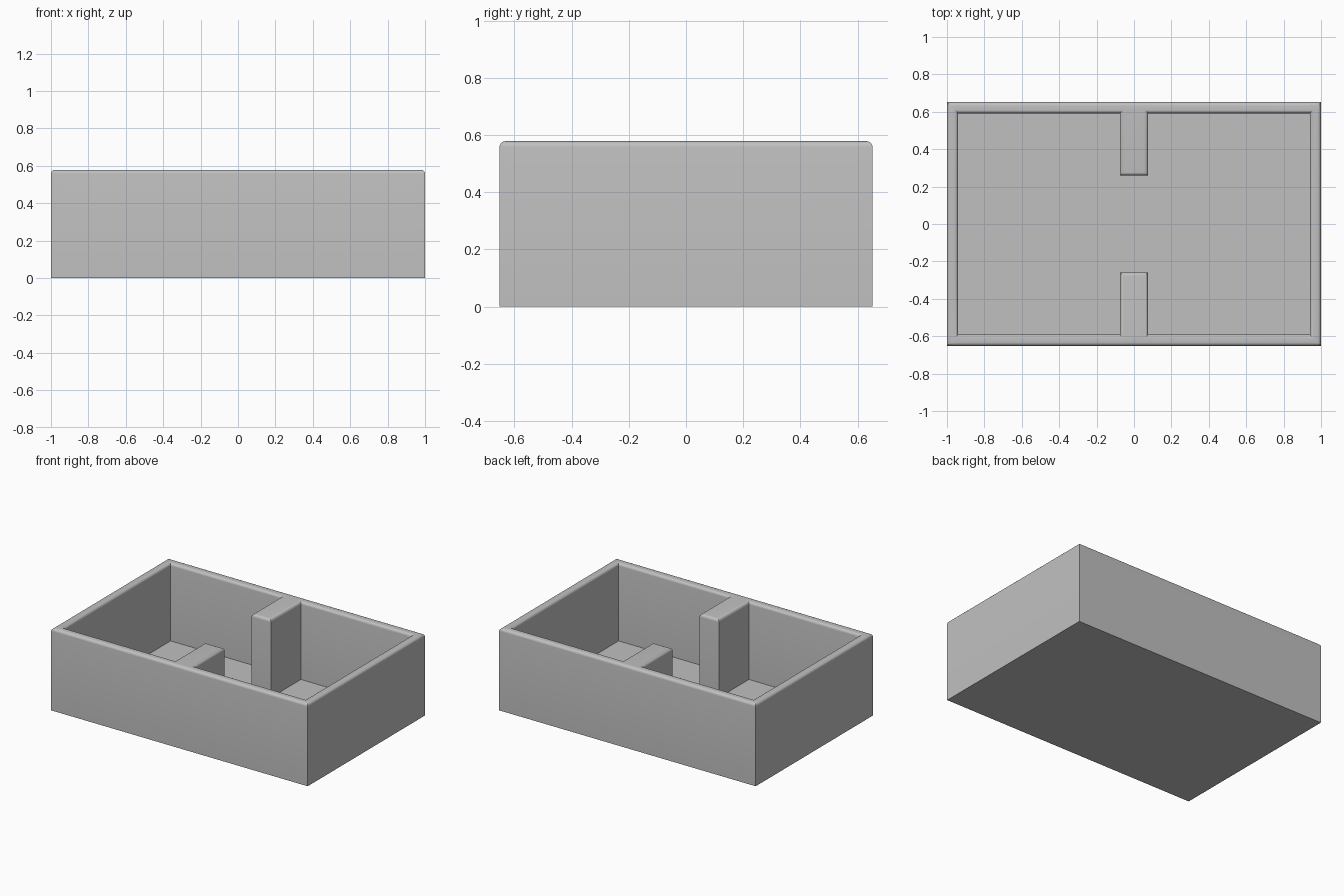
import bpy
import bmesh
import math

cube = bpy.data.objects.get("Cube")
if cube:
    bpy.data.objects.remove(cube, do_unlink=True)

FLOOR, TOP, ROUND = 0.03, 0.578, 0.02
XS = [-1, -0.94, -0.076, 0.076, 0.94, 1]
YS = [-0.652, -0.592, -0.258, 0.258, 0.592, 0.652]

grey = bpy.data.materials.new("plain grey")
grey.use_nodes = True
colour = (0.53, 0.53, 0.53, 1)
grey.diffuse_color = colour
grey.node_tree.nodes["Principled BSDF"].inputs["Base Color"].default_value = colour


def finish(bm, name):
    bmesh.ops.recalc_face_normals(bm, faces=bm.faces[:])
    mesh = bpy.data.meshes.new(name)
    bm.to_mesh(mesh)
    bm.free()
    mesh.materials.append(grey)
    obj = bpy.data.objects.new(name, mesh)
    bpy.context.collection.objects.link(obj)
    return obj


def raise_faces(bm, faces, z):
    """Extrude a flat region straight up to height z."""
    result = bmesh.ops.extrude_face_region(bm, geom=faces)
    for v in result["geom"]:
        if isinstance(v, bmesh.types.BMVert):
            v.co.z = z
    bmesh.ops.delete(bm, geom=[f for f in faces if f.is_valid], context="FACES_ONLY")
    return [f for f in result["geom"] if isinstance(f, bmesh.types.BMFace)]


# Tray: floor plan cells, with the rim and two partitions raised as one wall
bm = bmesh.new()
grid = [[bm.verts.new((x, y, 0)) for y in YS] for x in XS]
cells = []
for i in range(len(XS) - 1):
    for j in range(len(YS) - 1):
        cells.append(bm.faces.new((grid[i][j], grid[i + 1][j],
                                   grid[i + 1][j + 1], grid[i][j + 1])))
# Underside is a single rectangle-shaped sheet of the same cells
copy = bmesh.ops.duplicate(bm, geom=cells)
upper = [f for f in copy["geom"] if isinstance(f, bmesh.types.BMFace)]
upper = raise_faces(bm, upper, FLOOR)
bmesh.ops.remove_doubles(bm, verts=bm.verts[:], dist=0.0001)


def is_wall(face):
    c = face.calc_center_median()
    rim = abs(c.x) > 0.94 or abs(c.y) > 0.592
    partition = abs(c.x) < 0.076 and abs(c.y) > 0.258
    return rim or partition


walls = [f for f in bm.faces
         if all(abs(v.co.z - FLOOR) < 0.001 for v in f.verts) and is_wall(f)]
raise_faces(bm, walls, TOP)
bmesh.ops.recalc_face_normals(bm, faces=bm.faces[:])

# Rounded upper edges
top_edges = [e for e in bm.edges
             if all(abs(v.co.z - TOP) < 0.001 for v in e.verts)
             and len(e.link_faces) == 2 and e.calc_face_angle() > 1]
bmesh.ops.bevel(bm, geom=top_edges, offset=ROUND, segments=5, profile=0.5,
                affect="EDGES", clamp_overlap=True)
tray = finish(bm, "walled_tray")
bpy.ops.object.select_all(action="DESELECT")
tray.select_set(True)
bpy.context.view_layer.objects.active = tray
bpy.ops.object.shade_smooth_by_angle(angle=math.radians(35))

# Thin plate in the gap between the partitions
bm = bmesh.new()
bmesh.ops.create_cube(bm, size=1)
bmesh.ops.scale(bm, vec=(0.3, 0.488, 0.008), verts=bm.verts[:])
bmesh.ops.translate(bm, vec=(0.008, 0.002, FLOOR), verts=bm.verts[:])
finish(bm, "floor_plate")
